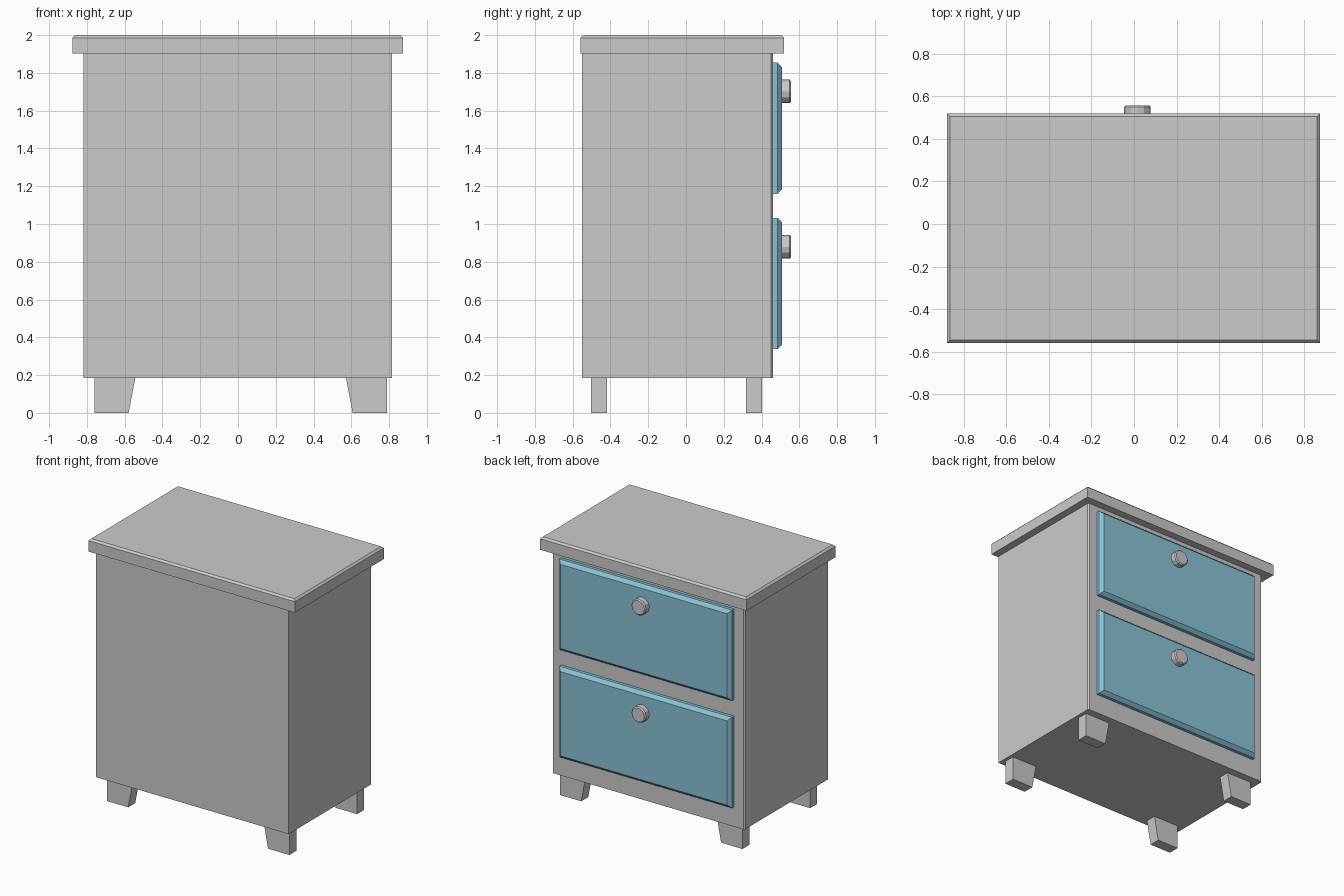
import bpy, bmesh, math
from mathutils import Matrix

if "Cube" in bpy.data.objects:
    bpy.data.objects.remove(bpy.data.objects["Cube"])

blue = bpy.data.materials.new("drawer_blue")
blue.diffuse_color = (0.25, 0.55, 0.68, 1)
blue.use_nodes = True
blue.node_tree.nodes["Principled BSDF"].inputs["Base Color"].default_value = blue.diffuse_color


def finish(name, bm, mat=None):
    bmesh.ops.recalc_face_normals(bm, faces=bm.faces)
    me = bpy.data.meshes.new(name)
    bm.to_mesh(me)
    bm.free()
    ob = bpy.data.objects.new(name, me)
    bpy.context.collection.objects.link(ob)
    if mat:
        me.materials.append(mat)
    return ob


def box(name, x, y, z, chamfer=0, pick=None, mat=None):
    """Box from ranges; edges whose two ends satisfy pick are chamfered."""
    bm = bmesh.new()
    bmesh.ops.create_cube(bm, size=1)
    for v in bm.verts:
        for i, (lo, hi) in enumerate((x, y, z)):
            v.co[i] = hi if v.co[i] > 0 else lo
    if chamfer:
        edges = [e for e in bm.edges if pick(*[v.co for v in e.verts])]
        bmesh.ops.bevel(bm, geom=edges, offset=chamfer, segments=1,
                        affect='EDGES', profile=0.5)
    return finish(name, bm, mat)


# Cabinet body, slight chamfer on the upright edges of the drawer side
box("cabinet_body", (-0.818, 0.815), (-0.55, 0.46), (0.185, 1.905), 0.01,
    lambda a, b: a.y > 0 and b.y > 0 and abs(a.z - b.z) > 1)

# Table top, chamfered around the upper rim
box("table_top", (-0.877, 0.874), (-0.558, 0.519), (1.902, 2.0), 0.014,
    lambda a, b: a.z > 1.95 and b.z > 1.95)

# Drawers with chamfered faces and round knobs
for label, z0, z1, zk in (("lower", 0.337, 1.033, 0.879),
                          ("upper", 1.16, 1.855, 1.702)):
    box(label + "_drawer", (-0.73, 0.735), (0.45, 0.509), (z0, z1), 0.025,
        lambda a, b: a.y > 0.5 and b.y > 0.5, blue)
    bm = bmesh.new()
    bmesh.ops.create_cone(bm, cap_ends=True, segments=12, radius1=0.062,
                          radius2=0.062, depth=0.055,
                          matrix=Matrix.Translation((0.016, 0.5295, zk))
                          @ Matrix.Rotation(-math.pi / 2, 4, 'X'))
    rim = [e for e in bm.edges if all(v.co.y > 0.55 for v in e.verts)]
    bmesh.ops.bevel(bm, geom=rim, offset=0.008, segments=1,
                    affect='EDGES', profile=0.5)
    finish(label + "_knob", bm)

# Legs: vertical outer side, slanted inner side
for depth, y0, y1 in (("front", -0.503, -0.418), ("back", 0.317, 0.402)):
    for side, s in (("left", -1), ("right", 1)):
        bm = bmesh.new()
        profile = [(0.774, 0), (0.774, 0.188), (0.557, 0.188), (0.593, 0)]
        face = bm.faces.new([bm.verts.new((0.014 + s * px, y0, pz))
                             for px, pz in profile])
        new = bmesh.ops.extrude_face_region(bm, geom=[face])["geom"]
        bmesh.ops.translate(bm, vec=(0, y1 - y0, 0),
                            verts=[g for g in new if isinstance(g, bmesh.types.BMVert)])
        finish(depth + "_" + side + "_leg", bm)
